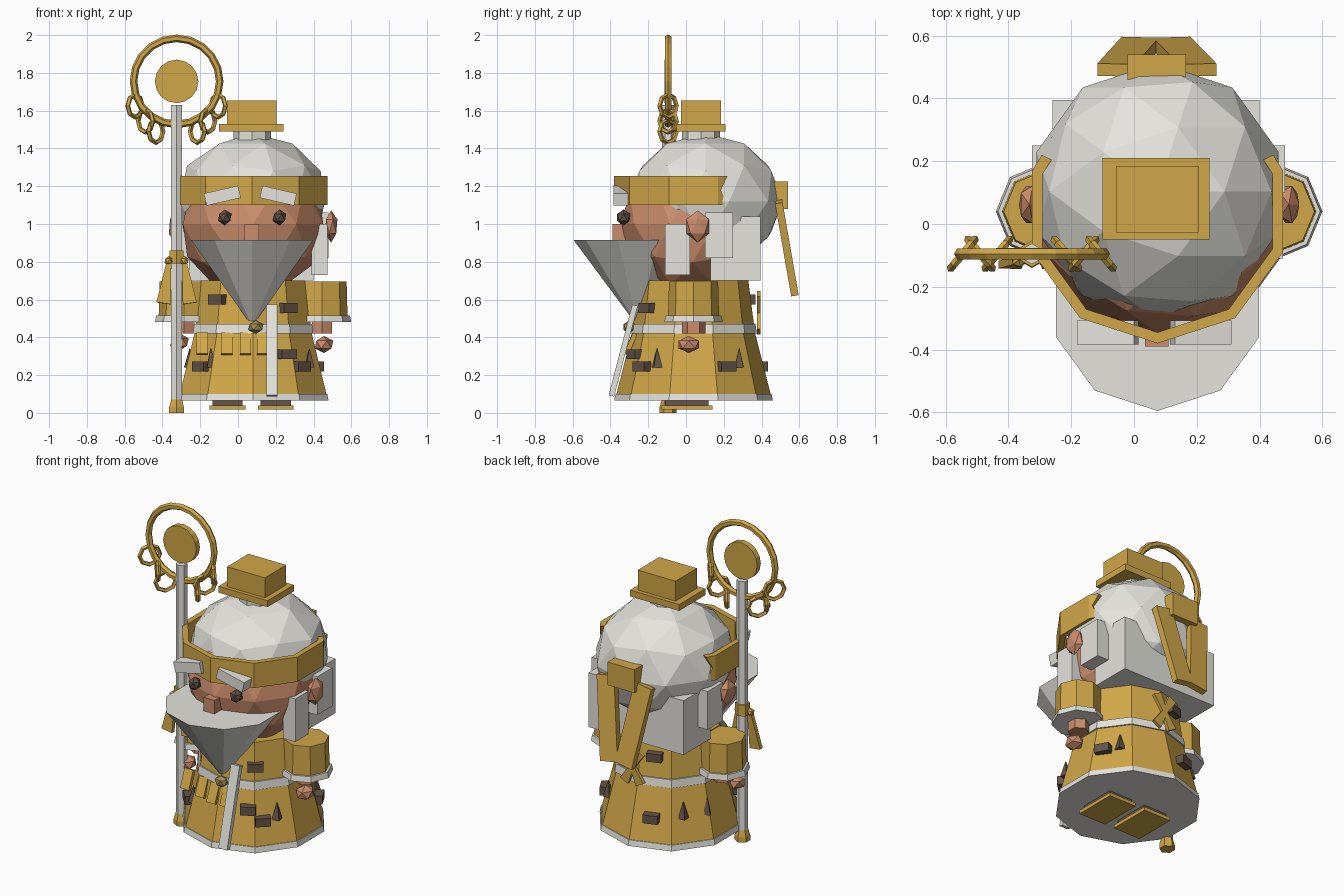
import bpy, bmesh
from math import sin, cos, pi, radians
from mathutils import Vector, Matrix

cube = bpy.data.objects.get("Cube")
if cube:
    bpy.data.objects.remove(cube, do_unlink=True)

CX, CY = 0.08, 0.04   # axis of the body


def material(name, rgb):
    m = bpy.data.materials.new(name)
    m.use_nodes = True
    m.diffuse_color = (*rgb, 1)
    m.node_tree.nodes["Principled BSDF"].inputs["Base Color"].default_value = (*rgb, 1)
    return m


GOLD = material("gold", (0.64, 0.39, 0.065))
WHITE = material("off white", (0.78, 0.77, 0.72))
SKIN = material("skin", (0.60, 0.27, 0.15))
BROWN = material("dark brown", (0.13, 0.09, 0.065))
DARK = material("eye dark", (0.11, 0.08, 0.055))
KNOT = material("old gold", (0.34, 0.26, 0.09))


def finish(name, bm, mat, matrix=Matrix()):
    bmesh.ops.recalc_face_normals(bm, faces=bm.faces)
    me = bpy.data.meshes.new(name)
    bm.to_mesh(me)
    bm.free()
    me.materials.append(mat)
    ob = bpy.data.objects.new(name, me)
    bpy.context.collection.objects.link(ob)
    ob.matrix_world = matrix
    return ob


def box(name, lo, hi, mat):
    lo, hi = Vector(lo), Vector(hi)
    bm = bmesh.new()
    bmesh.ops.create_cube(bm, size=1, matrix=Matrix.Diagonal((*(hi - lo), 1)))
    return finish(name, bm, mat, Matrix.Translation((lo + hi) / 2))


def beam(name, a, b, width, thick, mat, end=1.0):
    """Flat bar from a to b, with its width along x, scaled by end at b."""
    a, b = Vector(a), Vector(b)
    z = (b - a).normalized()
    y = z.cross(Vector((1, 0, 0))).normalized()
    x = y.cross(z)
    bm = bmesh.new()
    bmesh.ops.create_cube(bm, size=1)
    for v in bm.verts:
        k = end if v.co.z > 0 else 1
        v.co = Vector((v.co.x * width * k, v.co.y * thick, v.co.z * (b - a).length))
    rot = Matrix((x, y, z)).transposed().to_4x4()
    return finish(name, bm, mat, Matrix.Translation((a + b) / 2) @ rot)


def ball(name, loc, radii, mat, level=1):
    bm = bmesh.new()
    bmesh.ops.create_icosphere(bm, subdivisions=level, radius=1,
                               matrix=Matrix.Diagonal((*radii, 1)))
    return finish(name, bm, mat, Matrix.Translation(loc))


def lathe(name, loc, profile, sides, mat, start=-pi / 2, matrix=Matrix()):
    """Turned solid from (radius, height) pairs, closed at both ends."""
    bm = bmesh.new()
    rings = [[bm.verts.new((r * cos(start + 2 * pi * i / sides),
                            r * sin(start + 2 * pi * i / sides), z))
              for i in range(sides)] for r, z in profile]
    for p, q in zip(rings, rings[1:]):
        for i in range(sides):
            j = (i + 1) % sides
            bm.faces.new((p[i], p[j], q[j], q[i]))
    bm.faces.new(rings[0])
    bm.faces.new(rings[-1])
    return finish(name, bm, mat, Matrix.Translation(loc) @ matrix)


def ring(name, loc, major, minor, sides, sections, mat, turn=0):
    """Upright ring in the xz plane, turned about z."""
    bm = bmesh.new()
    grid = []
    for i in range(sides):
        a = 2 * pi * i / sides
        row = []
        for j in range(sections):
            b = 2 * pi * j / sections
            r = major + minor * cos(b)
            row.append(bm.verts.new((r * sin(a), minor * sin(b), r * cos(a))))
        grid.append(row)
    for i in range(sides):
        for j in range(sections):
            k, l = (i + 1) % sides, (j + 1) % sections
            bm.faces.new((grid[i][j], grid[k][j], grid[k][l], grid[i][l]))
    return finish(name, bm, mat, Matrix.Translation(loc) @ Matrix.Rotation(turn, 4, 'Z'))


# Robe
axis = (CX, CY, 0)
lathe("robe_hem", axis, [(.42, .065), (.413, .10)], 10, WHITE)
lathe("robe_skirt", axis, [(.408, .10), (.325, .425)], 10, GOLD)
lathe("belt", axis, [(.335, .42), (.328, .47)], 10, WHITE)
lathe("robe_top", axis, [(.32, .465), (.29, .70)], 10, GOLD)
beam("sash_tail", (.18, -.27, .57), (.18, -.395, .09), .06, .03, WHITE)
ball("belt_knot", (.095, -.30, .455), (.045, .035, .035), KNOT)
for x in (-.19, -.06, .04, .13):
    y = -.285 + abs(x - CX) * .3
    beam("belt_tag", (x, y, .42), (x, y - .045, .31), .06, .025, GOLD)


# Patches and spikes around the robe
def around(deg, radius, z):
    a = radians(deg)
    return Matrix.Translation((CX + radius * cos(a), CY + radius * sin(a), z)) @ Matrix.Rotation(a, 4, 'Z')


for deg, radius, z in ((-137, .375, .245), (-47, .375, .245), (28, .375, .245), (108, .375, .245),
                       (-60, .36, .31), (-128, .305, .60), (-53, .305, .555), (108, .305, .60)):
    patch = box("robe_patch", (-.025, -.045, -.026), (.025, .045, .026), BROWN)
    patch.matrix_world = around(deg, radius, z)
for deg in (-129, -33, 43, 137, 161):
    spike = lathe("robe_spike", (0, 0, 0), [(.032, -.035), (.002, .065)], 4, BROWN)
    spike.matrix_world = around(deg, .355, .275)

# Boots
for x in (-.055, .20):
    box("boot", (x - .08, -.11, .035), (x + .08, .12, .07), BROWN)
    box("boot_sole", (x - .095, -.13, .018), (x + .095, .14, .04), GOLD)

# Sleeves and hands
for side in (-1, 1):
    c = (CX + side * .365, CY, 0)
    lathe("sleeve", c, [(.135, .51), (.13, .695)], 8, GOLD)
    lathe("cuff", c, [(.155, .48), (.148, .515)], 8, WHITE)
    lathe("wrist", c, [(.062, .42), (.062, .49)], 6, SKIN)
ball("left_hand", (.455, .015, .362), (.055, .063, .045), SKIN)
ball("right_hand", (-.31, -.06, .375), (.055, .063, .045), SKIN)

# Head and face
ball("head", (CX, .035, 1.0), (.39, .385, .385), SKIN, 2)
ball("hair_cap", (.075, .103, 1.12), (.405, .41, .36), WHITE, 2)
lathe("beard", (.075, -.255, 0), [(.002, .46), (.34, .915)], 10, WHITE)
box("nose", (.035, -.39, .91), (.11, -.28, 1.0), SKIN)
for side in (-1, 1):
    ball("ear", (CX + side * .413, .062, .987), (.037, .07, .085), SKIN)
    ball("eye", (.075 + side * .145, -.33, 1.035), (.04, .04, .042), DARK)
    brow = box("eyebrow", (-.093, -.038, -.033), (.093, .038, .033), WHITE)
    brow.matrix_world = (Matrix.Translation((.065 + side * .148, -.345, 1.15))
                         @ Matrix.Rotation(side * radians(13), 4, 'Y'))
    box("side_hair", (CX + side * .36 - .045, .10, .82), (CX + side * .36 + .04, .25, 1.06), WHITE)
box("sideburn", (.39, -.11, .73), (.475, .02, 1.0), WHITE)
box("back_hair", (-.26, .13, .70), (.40, .395, 1.04), WHITE)

# Headband, open at the back with notched ends
bm = bmesh.new()


def band_point(deg, r, z):
    return bm.verts.new((CX - .005 + r * cos(radians(deg)), CY + r * sin(radians(deg)), z))


angles = [-206] + [-198 + 36 * i for i in range(7)] + [26]
radii = [.41] + [.42] * 7 + [.41]
cols = [[band_point(a, r - d, z) for d, z in
         ((0, 1.10), (0, 1.18), (0, 1.255), (.035, 1.255), (.035, 1.18), (.035, 1.10))]
        for a, r in zip(angles, radii)]
for p, q in zip(cols, cols[1:]):
    for j in range(6):
        k = (j + 1) % 6
        bm.faces.new((p[j], p[k], q[k], q[j]))
for col, near in ((cols[0], cols[1]), (cols[-1], cols[-2])):
    for j in (1, 4):
        col[j].co = col[j].co.lerp(near[j].co, .7)
    bm.faces.new((col[0], col[1], col[4], col[5]))
    bm.faces.new((col[1], col[2], col[3], col[4]))
finish("headband", bm, GOLD)

# Small hat
lathe("hat_neck", (.075, .08, 0), [(.10, 1.43), (.10, 1.50)], 8, WHITE)
box("hat_brim", (-.10, -.05, 1.49), (.24, .21, 1.53), GOLD)
box("hat_crown", (-.057, -.027, 1.52), (.205, .185, 1.655), GOLD)

# Hanging ties behind the head and the bow behind the belt
box("tie_block", (-.02, .46, 1.08), (.165, .54, 1.225), GOLD)
for side in (-1, 1):
    beam("tie_strap", (.073 + side * .13, .49, 1.12), (.07 + side * .05, .575, .63), .12, .04, GOLD)
    for dz in (-.10, .10):
        beam("bow_loop", (.10, .385, .53), (.10 + side * .055, .385, .53 + dz), .03, .02, GOLD, 2)

# Staff with disc, ring and hanging loops
SX, SY = -.325, -.095
lathe("staff_pole", (SX, SY, 0), [(.033, .05), (.033, 1.63)], 6, WHITE)
lathe("staff_foot", (SX, SY, 0), [(.045, 0), (.045, .03), (.033, .07)], 6, GOLD)
lathe("staff_disc", (SX, SY, 1.755), [(.115, -.018), (.115, .018)], 16, GOLD,
      matrix=Matrix.Rotation(pi / 2, 4, 'X'))
ring("staff_ring", (SX, SY, 1.755), .228, .02, 20, 6, GOLD)
lathe("staff_knot", (SX, SY, 0), [(.042, .79), (.042, .86)], 6, GOLD)
for side in (-1, 1):
    for n, (dx, z) in enumerate(((.22, 1.625), (.165, 1.545), (.11, 1.49))):
        turn = radians(50) * (1 if n % 2 else -1) * side
        ring("staff_loop", (SX + side * dx, SY, z), .06, .013, 8, 5, GOLD, turn)
    ball("tassel_bead", (SX + side * .042, SY - .02, .805), (.025, .025, .025), GOLD)
    beam("tassel", (SX + side * .04, SY - .02, .80), (SX + side * .07, SY - .035, .58), .025, .025, GOLD, 3)
